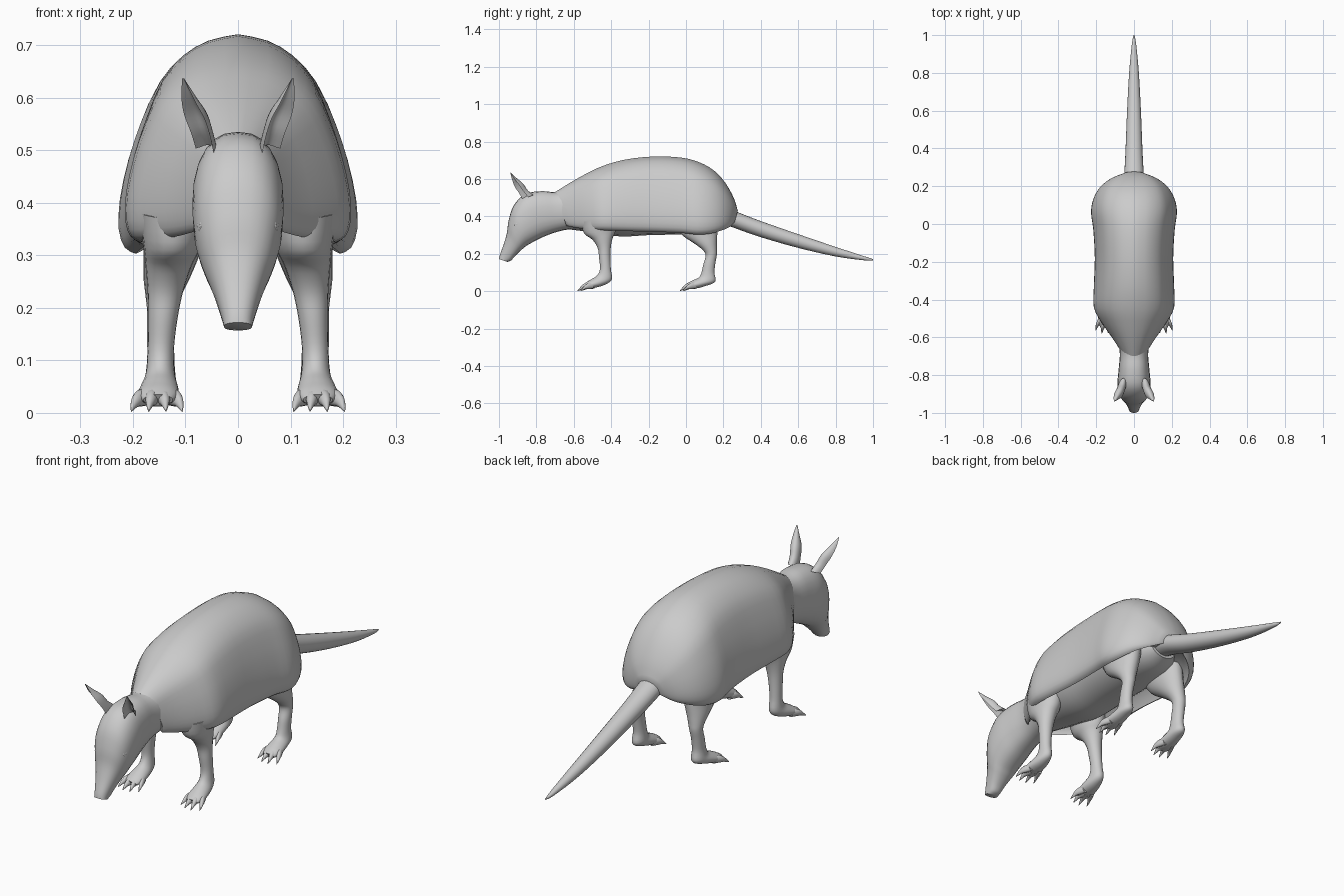
import bpy, bmesh, math
from mathutils import Vector


def spline(pts, n):
    """Smooth curve through tuples of any length."""
    out = []
    for i in range(len(pts) - 1):
        p = [Vector(pts[max(0, min(len(pts) - 1, i + k))]) for k in (-1, 0, 1, 2)]
        for s in range(n):
            t = s / n
            out.append(0.5 * (2 * p[1] + (p[2] - p[0]) * t
                              + (2 * p[0] - 5 * p[1] + 4 * p[2] - p[3]) * t * t
                              + (3 * p[1] - p[0] - 3 * p[2] + p[3]) * t ** 3))
    return out + [Vector(pts[-1])]


def rounded(n=20, power=1.0):
    """Unit ellipse section, boxier when power < 1."""
    f = lambda c: math.copysign(abs(c) ** power, c)
    return [(f(math.cos(2 * math.pi * i / n)), f(math.sin(2 * math.pi * i / n)))
            for i in range(n)]


def finish(ob, mirror=False, angle=50):
    ob.data.shade_smooth()
    ob.data.set_sharp_from_angle(angle=math.radians(angle))
    if mirror:
        m = ob.modifiers.new("mirror", 'MIRROR')
        m.use_mirror_merge = False
    return ob


def loft(name, stations, profile=None, mirror=False, steps=4, angle=50):
    """Station: centre x, edge A (y, z), edge B (y, z), half width in x."""
    profile = profile or rounded()
    bm = bmesh.new()
    rings = []
    for x, ya, za, yb, zb, w in spline(stations, steps):
        rings.append([bm.verts.new((x + u * w,
                                    (ya + yb) / 2 + v * (ya - yb) / 2,
                                    (za + zb) / 2 + v * (za - zb) / 2))
                      for u, v in profile])
    n = len(profile)
    for r, q in zip(rings, rings[1:]):
        for i in range(n):
            j = (i + 1) % n
            bm.faces.new((r[i], r[j], q[j], q[i]))
    bm.faces.new(rings[0])
    bm.faces.new(rings[-1])
    bmesh.ops.recalc_face_normals(bm, faces=bm.faces)
    me = bpy.data.meshes.new(name)
    bm.to_mesh(me)
    bm.free()
    ob = bpy.data.objects.new(name, me)
    bpy.context.collection.objects.link(ob)
    return finish(ob, mirror, angle)


def mid(rows):
    """Stations on the centre line."""
    return [(0, *r) for r in rows]


# Shell: domed section with a rolled lower rim and hollow underside
half = [(0, 1), (.27, .97), (.5, .9), (.69, .79), (.82, .63), (.92, .46),
        (.99, .27), (1, .12), (.95, .03), (.86, 0)]
right = [tuple(p) for p in spline(half, 2)] + [(.8, .06), (.55, .2)]
section = right + [(0, .22)] + [(-u, v) for u, v in reversed(right[1:])]
section = [(u, 2 * v - 1) for u, v in section]
loft("shell", mid([
    (-.70, .53, -.64, .35, .08), (-.62, .58, -.58, .338, .125),
    (-.54, .625, -.51, .33, .175), (-.45, .668, -.44, .326, .212),
    (-.33, .703, -.33, .322, .212), (-.18, .72, -.18, .318, .207),
    (-.03, .715, -.03, .312, .215), (.07, .69, .06, .303, .227),
    (.15, .645, .13, .308, .214), (.21, .58, .19, .325, .18),
    (.255, .50, .235, .345, .125), (.277, .43, .26, .37, .06)]), section, steps=3)

# Belly under the shell
loft("belly", mid([
    (-.62, .50, -.62, .33, .075), (-.5, .55, -.5, .315, .13),
    (-.35, .58, -.35, .293, .16), (-.2, .58, -.2, .300, .165),
    (0, .58, 0, .305, .165), (.12, .52, .12, .315, .13),
    (.2, .45, .2, .345, .07)]))

# Neck, head and snout
loft("head", mid([
    (-.55, .56, -.55, .34, .10), (-.68, .53, -.66, .325, .076),
    (-.77, .535, -.74, .30, .08), (-.86, .52, -.80, .272, .087),
    (-.92, .46, -.85, .245, .083), (-.948, .38, -.875, .225, .07),
    (-.958, .31, -.895, .207, .055), (-.975, .25, -.915, .187, .042),
    (-.995, .195, -.935, .165, .031), (-1.0, .172, -.955, .157, .027)]),
    rounded(24, .85))

# Tail
loft("tail", mid([
    (.18, .46, .18, .36, .055), (.27, .425, .24, .345, .052),
    (.4, .375, .375, .297, .045), (.6, .305, .58, .237, .037),
    (.8, .237, .79, .188, .026), (.95, .188, .945, .166, .012),
    (1.0, .172, 1.0, .165, .002)]))

# Ears: cupped crescent section turned outward
cup = [(math.cos(a), -math.sin(a) * 1.5 + .5)
       for a in [math.pi * i / 10 for i in range(11)]]
cup += [(.75 * math.cos(a), -math.sin(a) * 1.1 + .5)
        for a in [math.pi * i / 8 for i in range(7, 0, -1)]]
turn = math.radians(30)
cup = [(u * math.cos(turn) + v * math.sin(turn),
        v * math.cos(turn) - u * math.sin(turn)) for u, v in cup]
loft("ears", [
    (.058, -.875, .490, -.815, .515, .020), (.066, -.895, .525, -.845, .540, .021),
    (.078, -.918, .560, -.870, .575, .022), (.092, -.930, .595, -.905, .605, .014),
    (.104, -.940, .636, -.938, .636, .002)], cup, mirror=True)

# Eyes with lids
bpy.ops.mesh.primitive_uv_sphere_add(segments=16, ring_count=10, radius=.013)
eye = bpy.context.object
bpy.ops.mesh.primitive_torus_add(major_segments=18, minor_segments=8,
                                 major_radius=.014, minor_radius=.004)
lid = bpy.context.object
lid.data.transform(lid.matrix_world.Rotation(math.radians(80), 4, 'Y'))
for ob, name, x in ((eye, "eyes", .066), (lid, "eyelids", .069)):
    ob.name = name
    ob.data.transform(ob.matrix_world.Translation((x, -.902, .358)))
    finish(ob, True)

# Legs running down into the feet
loft("front_legs", [
    (.120, -.56, .37, -.36, .40, .07), (.125, -.545, .31, -.375, .325, .055),
    (.132, -.50, .275, -.392, .285, .044), (.138, -.472, .23, -.402, .235, .034),
    (.143, -.465, .18, -.404, .18, .028), (.147, -.46, .12, -.402, .12, .025),
    (.148, -.475, .085, -.397, .062, .028), (.150, -.505, .065, -.44, .032, .036),
    (.152, -.53, .05, -.50, .016, .039), (.152, -.55, .035, -.535, .014, .028)],
    mirror=True)
loft("hind_legs", [
    (.115, -.06, .36, .17, .40, .065), (.125, -.02, .30, .168, .32, .055),
    (.135, .045, .255, .165, .265, .045), (.142, .09, .22, .165, .225, .034),
    (.145, .105, .19, .165, .195, .028), (.147, .093, .145, .157, .15, .026),
    (.147, .083, .10, .152, .10, .026), (.148, .07, .075, .157, .052, .03),
    (.150, .04, .06, .11, .03, .036), (.152, .015, .048, .05, .014, .039),
    (.152, -.005, .035, .01, .012, .028)], mirror=True)

# Toes ending in claws
for leg, front in (("front", -.55), ("hind", -.002)):
    for i, (xb, xt, back) in enumerate(((.130, .106, .022), (.145, .137, .003),
                                        (.159, .170, .0), (.173, .203, .016))):
        y = front + back
        loft(f"{leg}_toe_{i + 1}", [
            (xb, y + .04, .050, y + .04, .014, .014),
            (xb + (xt - xb) * .45, y + .012, .044, y + .012, .012, .0125),
            (xb + (xt - xb) * .7, y - .004, .034, y - .004, .011, .009),
            (xb + (xt - xb) * .85, y - .014, .023, y - .014, .007, .006),
            (xt, y - .03, .006, y - .03, .002, .001)],
            rounded(12), mirror=True, steps=3)
